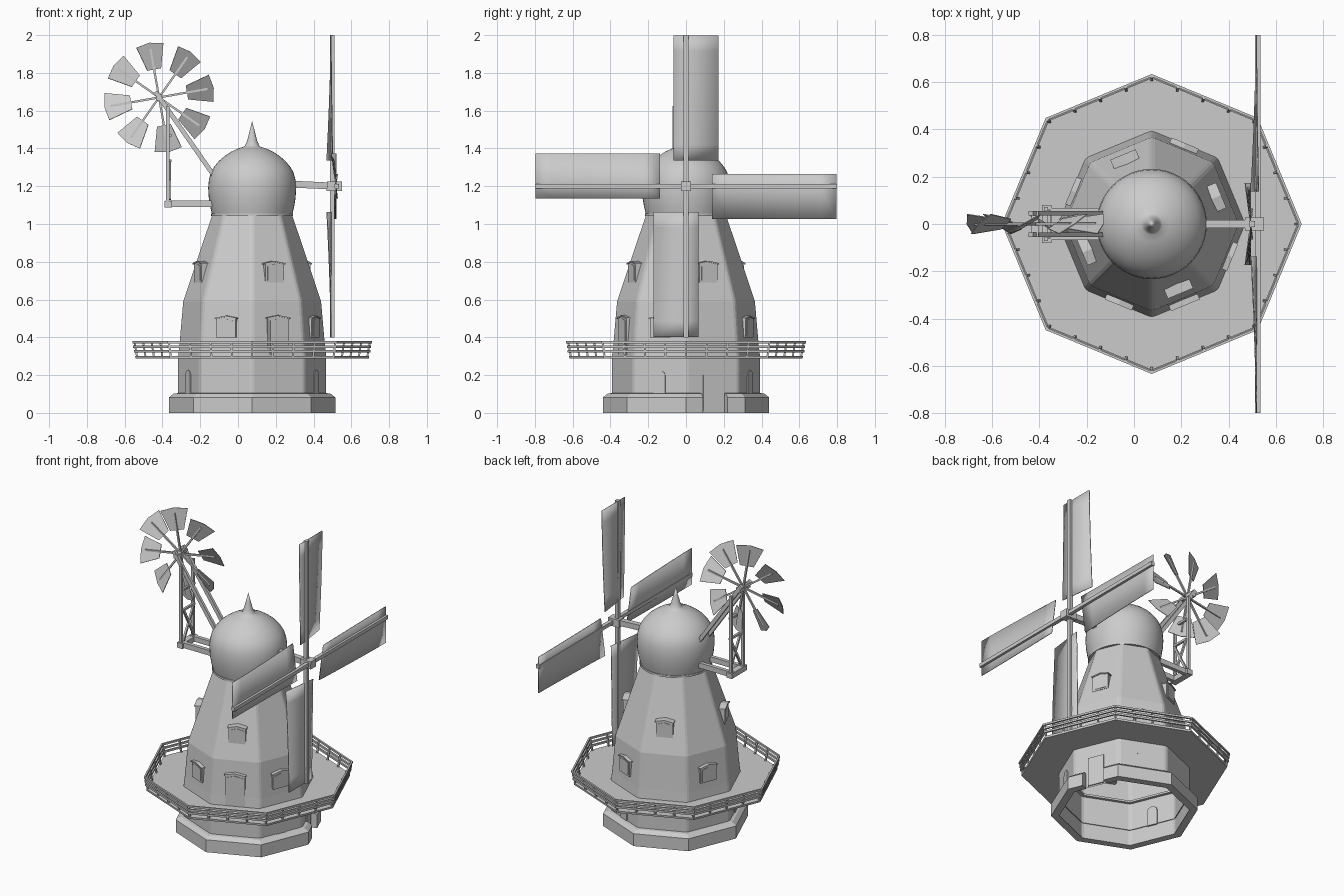
import bpy, bmesh, math
from math import sin, cos, pi, radians
from mathutils import Vector

if "Cube" in bpy.data.objects:
    bpy.data.objects.remove(bpy.data.objects["Cube"])

CX = 0.075                      # tower axis
C8 = cos(pi / 8)                # octagon apothem factor


def make(name, verts, faces, smooth=None):
    me = bpy.data.meshes.new(name)
    me.from_pydata([tuple(v) for v in verts], [], faces)
    bm = bmesh.new()
    bm.from_mesh(me)
    bmesh.ops.remove_doubles(bm, verts=bm.verts, dist=1e-5)
    bmesh.ops.recalc_face_normals(bm, faces=bm.faces)
    bm.to_mesh(me)
    bm.free()
    ob = bpy.data.objects.new(name, me)
    bpy.context.collection.objects.link(ob)
    if smooth:
        bpy.ops.object.select_all(action='DESELECT')
        ob.select_set(True)
        bpy.context.view_layer.objects.active = ob
        bpy.ops.object.shade_smooth_by_angle(angle=radians(smooth))
    return ob


def lathe(name, prof, n, closed=False, smooth=None):
    m = len(prof)
    verts = [(CX + r * cos(2 * pi * i / n), r * sin(2 * pi * i / n), z)
             for i in range(n) for r, z in prof]
    faces = [(i * m + j, (i + 1) % n * m + j, (i + 1) % n * m + (j + 1) % m, i * m + (j + 1) % m)
             for i in range(n) for j in range(m if closed else m - 1)]
    return make(name, verts, faces, smooth)


def prism(name, pts, az, d0, d1):
    """Outline (tangent, z) on the wall at azimuth az, from distance d0 out to d1."""
    a = radians(az)
    n = len(pts)
    verts = [(CX + d * cos(a) - t * sin(a), d * sin(a) + t * cos(a), z)
             for d in (d0, d1) for t, z in pts]
    faces = [tuple(range(n)), tuple(range(n, 2 * n))]
    faces += [(i, (i + 1) % n, n + (i + 1) % n, n + i) for i in range(n)]
    return make(name, verts, faces)


def bars(name, items):
    """Square bars, each (start, end, width, depth)."""
    verts, faces = [], []
    for p, q, w, h in items:
        p, q = Vector(p), Vector(q)
        d = (q - p).normalized()
        u = d.cross(Vector((0, 0, 1)) if abs(d.z) < 0.9 else Vector((1, 0, 0))).normalized()
        v = d.cross(u)
        b = len(verts)
        for e in (p, q):
            verts += [e + u * w / 2 * s + v * h / 2 * t for s, t in ((-1, -1), (1, -1), (1, 1), (-1, 1))]
        faces += [(b, b + 1, b + 2, b + 3), (b + 4, b + 5, b + 6, b + 7)]
        faces += [(b + i, b + (i + 1) % 4, b + 4 + (i + 1) % 4, b + 4 + i) for i in range(4)]
    return make(name, verts, faces)


# Octagonal tower, open underneath, with softened corners
tower = lathe("tower_wall", [(.395, 0), (.395, .30), (.388, .36), (.368, .59), (.214, 1.05)], 8)
bev = tower.modifiers.new("soft_corners", 'BEVEL')
bev.width, bev.segments, bev.limit_method, bev.angle_limit = .014, 2, 'ANGLE', radians(30)

# Plinth running round from one side of the ground door to the other
sec = [(.39, .105), (.415, .102), (.44, .082), (.44, 0)]


def plinth_ring(r):
    ap, ring = r * C8, []
    for t, az in [(.07, 22.5)] + [(None, 45 * k) for k in range(1, 9)] + [(-.07, 22.5)]:
        a = radians(az)
        ring.append((r * cos(a), r * sin(a)) if t is None else
                    (ap * cos(a) - t * sin(a), ap * sin(a) + t * cos(a)))
    return ring


rings = [plinth_ring(r) for r, z in sec] + [plinth_ring(.39)]
zs = [z for r, z in sec] + [0]
pv = [(CX + rings[j][i][0], rings[j][i][1], zs[j]) for i in range(10) for j in range(5)]
pf = [(i * 5 + j, i * 5 + 5 + j, i * 5 + 6 + j, i * 5 + 1 + j) for i in range(9) for j in range(4)]
make("plinth", pv, pf + [tuple(range(5)), tuple(range(45, 50))])

# Gallery deck
lathe("gallery_deck", [(.375, .287), (.617, .287), (.619, .300), (.375, .300)], 8, True)

# Gallery railing: leaning rails and posts
for k, z in enumerate((.327, .350, .374)):
    r = .617 + (z - .29) * .17
    h = .006
    lathe(f"gallery_rail_{k}", [(r - .008, z - h), (r + .003, z - h), (r + .003, z + h), (r - .008, z + h)], 8, True)
posts = []
for i in range(8):
    for j in range(4):
        pt = []
        for r, z in ((.609, .295), (.623, .374)):
            a, b = [Vector((CX + r * cos(k * pi / 4), r * sin(k * pi / 4), z)) for k in (i, i + 1)]
            pt.append(a.lerp(b, j / 4))
        posts.append((pt[0], pt[1], .01, .01))
bars("gallery_posts", posts)


# Dormer windows and doors
def gable(w, z0, z1):
    return [(-w, z0), (w, z0), (w, z1 - .012), (0, z1), (-w, z1 - .012)]


def opening(name, w, z0, z1, az, d0, d1):
    prism(name, gable(w, z0, z1), az, d0, d1)
    prism(name + "_leaf", gable(w - .012, z0 + .01, z1 - .012), az, d1 - .01, d1 + .003)
    prism(name + "_roof", [(-w - .006, z1 - .014), (0, z1 - .002), (w + .006, z1 - .014),
                           (w + .006, z1 - .007), (0, z1 + .005), (-w - .006, z1 - .007)], az, d0, d1 + .006)


for k in range(4):
    opening(f"upper_window_{k}", .052, .69, .80, 22.5 + 90 * k, .25, .312)
    opening(f"lower_window_{k}", .056, .40, .51, 67.5 + 90 * k, .32, .364)
opening("gallery_door", .06, .30, .512, 292.5, .32, .366)
arch = [(-.034, .10), (.034, .10)] + [(.034 * cos(a * pi / 8), .193 + .034 * sin(a * pi / 8)) for a in range(9)]
for k, az in enumerate((67.5, 202.5, 337.5)):
    prism(f"ground_window_{k}", arch, az, .355, .370)
prism("ground_door", [(-.053, .01), (.053, .01), (.053, .20), (-.053, .20)], 22.5, .355, .372)

# Onion cap with finial
lathe("cap_rim", [(.20, 1.042), (.217, 1.042), (.217, 1.055), (.20, 1.055)], 48, True, 30)
lathe("cap", [(0, 1.05), (.212, 1.05), (.222, 1.09), (.230, 1.14), (.233, 1.19), (.229, 1.235), (.218, 1.275),
              (.200, 1.305), (.175, 1.335), (.145, 1.36), (.11, 1.383), (.075, 1.399), (.045, 1.409), (.037, 1.416),
              (.027, 1.44), (.014, 1.49), (0, 1.545)], 48, False, 35)

# Windshaft and hub
bars("windshaft", [((.26, 0, 1.212), (.48, 0, 1.202), .034, .036), ((.47, 0, 1.2), (.55, 0, 1.199), .055, .05)])

# Four sails: stocks in two planes, gently twisted blades
for k in range(4):
    a = k * pi / 2
    x0 = .497 if k % 2 == 0 else .522

    def place(u, r, dx):        # u across the sail, r along the stock
        return Vector((x0 + dx, u * cos(a) + r * sin(a), 1.2 - u * sin(a) + r * cos(a)))

    n = 8
    sv = []
    for i in range(n + 1):
        t = i / n
        for u in (-.065, .02, .173):
            sv.append(place(u, .137 + .66 * t, -.004 - u * .13 * (1 - t) ** 1.5))
    sf = [(i * 3 + j, i * 3 + j + 1, i * 3 + j + 4, i * 3 + j + 3) for i in range(n) for j in range(2)]
    sail = make(f"sail_{k}", sv, sf, 30)
    sol = sail.modifiers.new("thickness", 'SOLIDIFY')
    sol.thickness, sol.offset = .005, 0
    bars(f"sail_stock_{k}", [(place(0, 0, .002), place(0, .8, .002), .024, .024)])

# Fantail wheel: eight pitched blades on spokes
fx, fz = -.418, 1.67
hub = Vector((fx, 0, fz))
spokes = []
for k in range(8):
    a = radians(10 + 45 * k)
    rad = Vector((cos(a), 0, sin(a)))
    tan = Vector((-sin(a), 0, cos(a))) * .87 + Vector((0, -.5, 0))
    blade = [hub + rad * r + tan * w for r, w in
             ((.15, -.042), (.28, -.083), (.294, 0), (.28, .083), (.15, .042))]
    fan = make(f"fantail_blade_{k}", blade, [(0, 1, 2, 3, 4)])
    sol = fan.modifiers.new("thickness", 'SOLIDIFY')
    sol.thickness, sol.offset = .004, 0
    spokes.append((hub, hub + rad * .26, .011, .011))
bars("fantail_spokes", spokes)
bars("fantail_axle", [((fx, -.055, fz), (fx, .055, fz), .03, .03)])

# Fantail frame: beams, posts, diagonal struts and cross bracing
frame = [((-.37, -.08, 1.105), (-.37, .08, 1.105), .04, .034)]
for s in (-1, 1):
    y = .055 * s
    frame += [((-.385, y, 1.107), (-.12, y, 1.107), .024, .034),
              ((-.372, y * 1.15, 1.1), (-.372, y * 1.15, 1.625), .018, .018),
              ((-.437, .045 * s, 1.70), (-.12, .045 * s, 1.245), .018, .024),
              ((-.36, -y, 1.13), (-.36, y, 1.335), .012, .014)]
for z in (1.335, 1.47):
    frame.append(((-.36, -.06, z), (-.36, .06, z), .014, .014))
bars("fantail_frame", frame)
